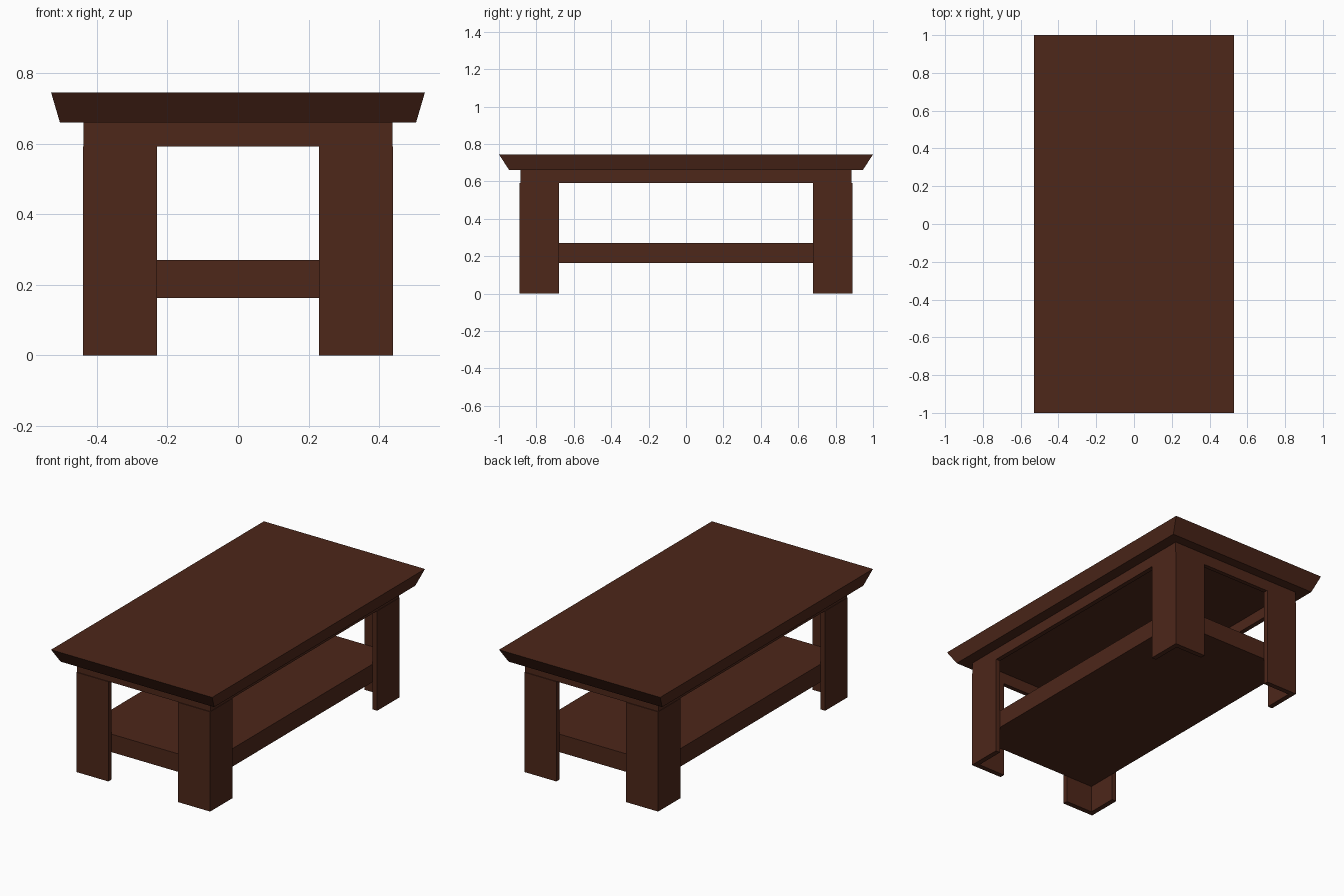
import bpy

if "Cube" in bpy.data.objects:
    bpy.data.objects.remove(bpy.data.objects["Cube"])

wood = bpy.data.materials.new("dark_wood")
wood.diffuse_color = (0.075, 0.02, 0.01, 1)
wood.use_nodes = True
wood.node_tree.nodes["Principled BSDF"].inputs["Base Color"].default_value = wood.diffuse_color


def loft(name, bottom, top, z0, z1):
    """Closed solid between two matching outlines."""
    n = len(bottom)
    verts = [(x, y, z0) for x, y in bottom] + [(x, y, z1) for x, y in top]
    faces = [list(range(n))[::-1], list(range(n, 2 * n))]
    faces += [[i, (i + 1) % n, (i + 1) % n + n, i + n] for i in range(n)]
    return make(name, verts, faces)


def make(name, verts, faces):
    mesh = bpy.data.meshes.new(name)
    mesh.from_pydata(verts, [], faces)
    mesh.materials.append(wood)
    obj = bpy.data.objects.new(name, mesh)
    bpy.context.collection.objects.link(obj)
    return obj


def rect(x, y):
    return [(-x, -y), (x, -y), (x, y), (-x, y)]


X, Y = 0.44, 0.89      # outer leg corner
W, T = 0.21, 0.03      # leg flange width and thickness

# Table top with edges sloping inward to the underside
loft("table_top", rect(0.505, 0.945), rect(0.53, 1.0), 0.66, 0.745)

# Lower shelf, fitted inside the legs
shelf = rect(X - T, Y - T)
loft("shelf", shelf, shelf, 0.163, 0.27)

# Apron: open rectangular frame under the top
outer, inner = rect(X - 0.002, Y - 0.004), rect(X - T, Y - T)
verts = [(x, y, z) for z in (0.593, 0.66) for ring in (outer, inner) for x, y in ring]
faces = []
for i in range(4):
    j = (i + 1) % 4
    faces += [[i, j, j + 8, i + 8], [j + 4, i + 4, i + 12, j + 12],
              [j, i, i + 4, j + 4], [i + 8, j + 8, j + 12, i + 12]]
make("apron", verts, faces)

# Four L-shaped corner legs
profile = [(X, Y), (X - W, Y), (X - W, Y - T), (X - T, Y - T), (X - T, Y - W), (X, Y - W)]
for sx, sx_name in ((-1, "left"), (1, "right")):
    for sy, sy_name in ((-1, "front"), (1, "back")):
        outline = [(x * sx, y * sy) for x, y in profile]
        if sx * sy < 0:
            outline.reverse()
        loft(f"{sy_name}_{sx_name}_leg", outline, outline, 0, 0.593)
